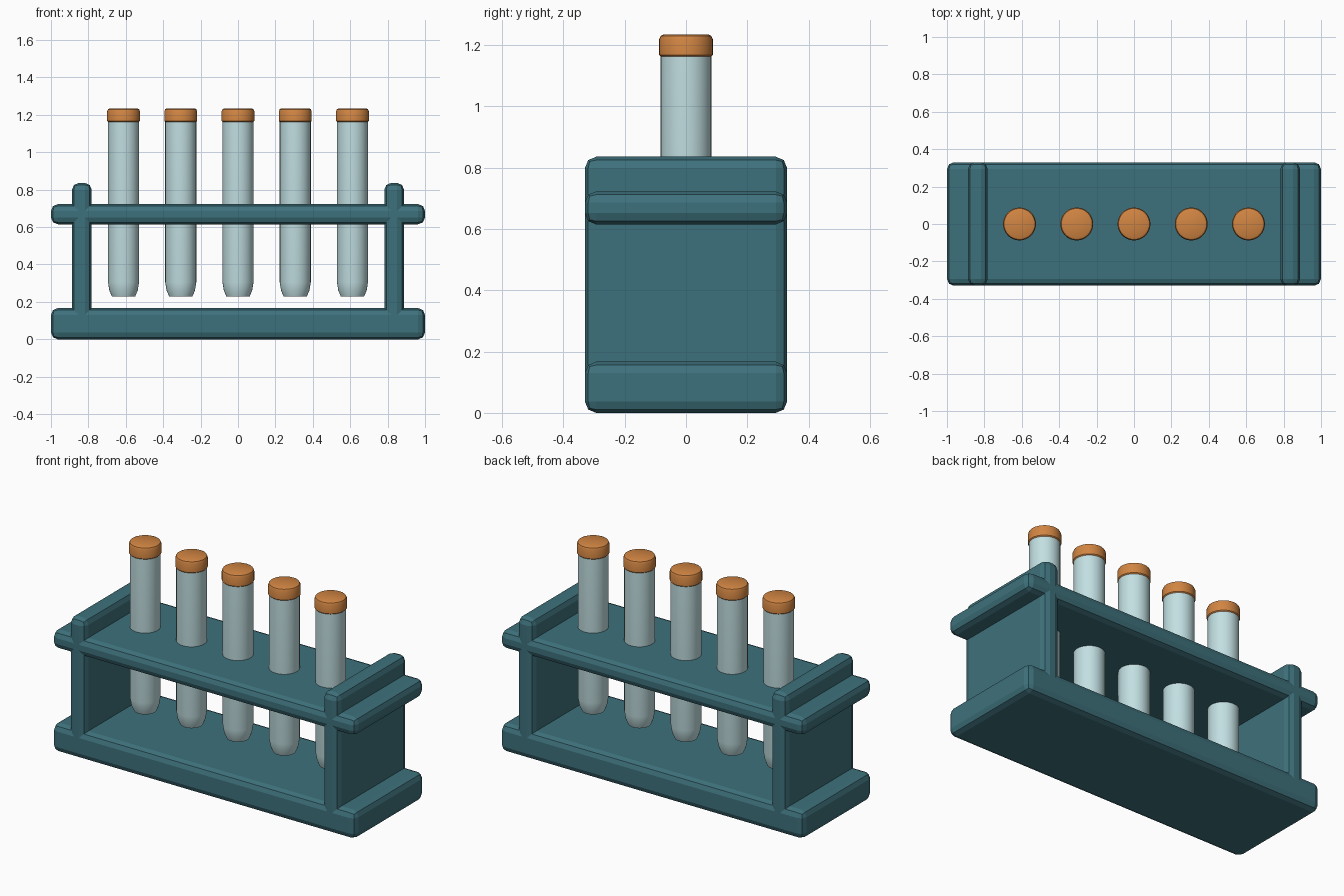
import bpy, bmesh, math

if "Cube" in bpy.data.objects:
    bpy.data.objects.remove(bpy.data.objects["Cube"])


def material(name, rgb):
    m = bpy.data.materials.new(name)
    m.diffuse_color = (*rgb, 1)
    m.use_nodes = True
    m.node_tree.nodes["Principled BSDF"].inputs["Base Color"].default_value = m.diffuse_color
    return m


TEAL = material("teal", (0.048, 0.165, 0.20))
GLASS = material("pale_glass", (0.54, 0.74, 0.76))
ORANGE = material("orange_stopper", (0.64, 0.235, 0.055))


def add_object(name, bm, mat):
    me = bpy.data.meshes.new(name)
    bmesh.ops.recalc_face_normals(bm, faces=bm.faces[:])
    bm.to_mesh(me)
    bm.free()
    me.materials.append(mat)
    ob = bpy.data.objects.new(name, me)
    bpy.context.collection.objects.link(ob)
    return ob


def box(name, x, y, z):
    """Bevelled board from (min, max) ranges."""
    bm = bmesh.new()
    bmesh.ops.create_cube(bm, size=1)
    for v in bm.verts:
        for i, (lo, hi) in enumerate((x, y, z)):
            v.co[i] = lo if v.co[i] < 0 else hi
    bmesh.ops.bevel(bm, geom=bm.edges[:], offset=0.037, segments=2,
                    profile=0.5, affect='EDGES')
    return add_object(name, bm, TEAL)


def lathe(name, x, profile, mat, sides=32):
    """Capped solid of revolution around the vertical axis at x."""
    bm = bmesh.new()
    rings = [[bm.verts.new((x + r * math.cos(2 * math.pi * k / sides),
                            r * math.sin(2 * math.pi * k / sides), z))
              for k in range(sides)] for r, z in profile]
    for a, b in zip(rings, rings[1:]):
        for k in range(sides):
            j = (k + 1) % sides
            bm.faces.new((a[k], a[j], b[j], b[k]))
    bm.faces.new(rings[0])
    bm.faces.new(rings[-1])
    ob = add_object(name, bm, mat)
    bpy.ops.object.select_all(action='DESELECT')
    ob.select_set(True)
    bpy.context.view_layer.objects.active = ob
    bpy.ops.object.shade_smooth_by_angle(angle=math.radians(30))
    return ob


# Rack boards
DEPTH = (-0.33, 0.33)
box("base", (-1, 1), DEPTH, (0, 0.167))
box("shelf", (-1, 1), DEPTH, (0.615, 0.723))
box("left_side_panel", (-0.888, -0.782), DEPTH, (0.08, 0.836))
box("right_side_panel", (0.782, 0.888), DEPTH, (0.08, 0.836))

# Tubes with stoppers
TUBE = [(0.062, 0.228), (0.076, 0.262), (0.083, 0.305), (0.083, 1.17)]
CAP = [(0.080, 1.160), (0.088, 1.168), (0.088, 1.218), (0.083, 1.23), (0.073, 1.235)]
for i in range(5):
    cx = (i - 2) * 0.306
    lathe(f"tube_{i + 1}", cx, TUBE, GLASS)
    lathe(f"stopper_{i + 1}", cx, CAP, ORANGE)
